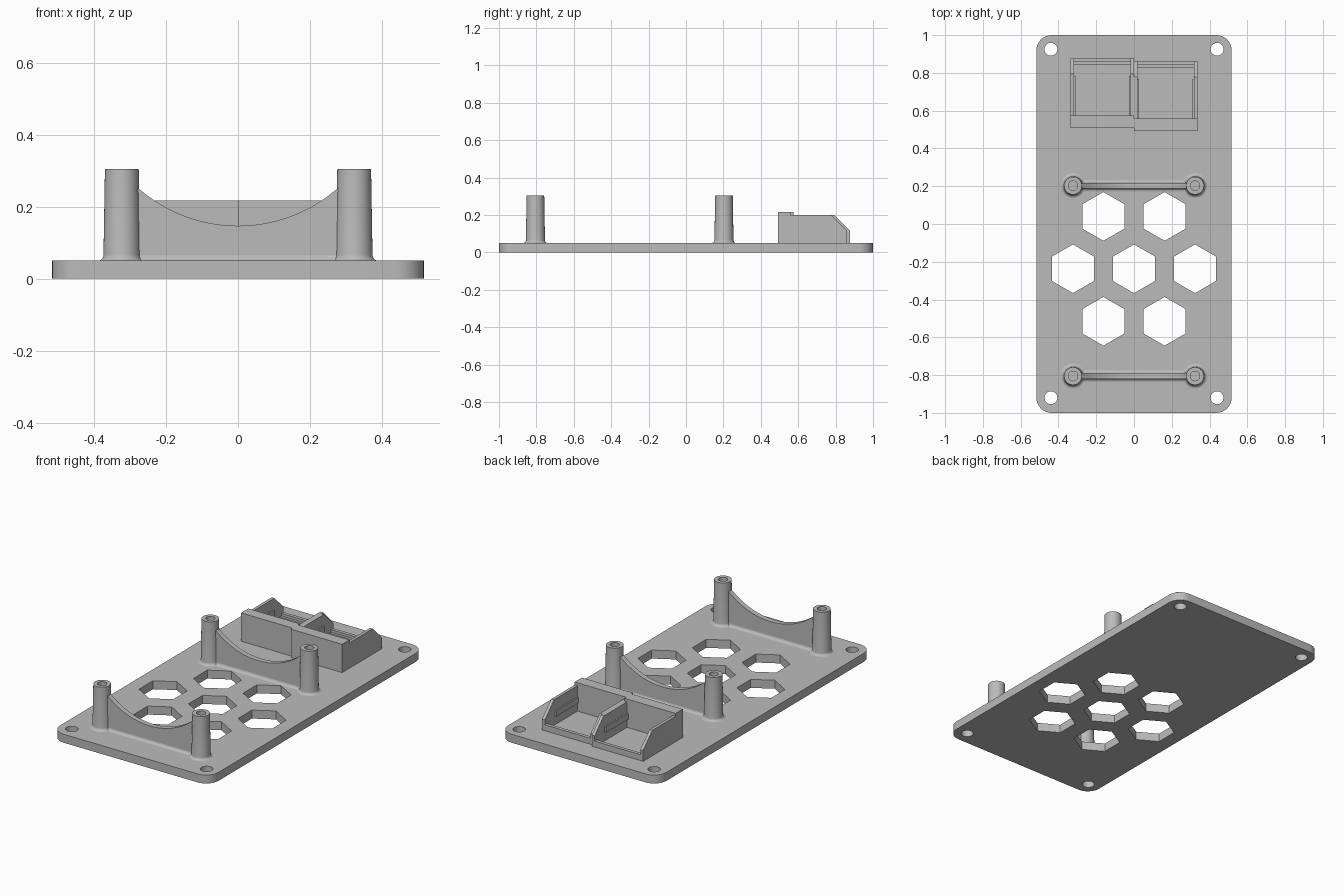
import bpy, bmesh, math
from mathutils import Vector

if "Cube" in bpy.data.objects:
    bpy.data.objects.remove(bpy.data.objects["Cube"], do_unlink=True)

grey = bpy.data.materials.new("matte_grey")
grey.use_nodes = True
grey.diffuse_color = (0.5, 0.5, 0.5, 1)
grey.node_tree.nodes["Principled BSDF"].inputs["Base Color"].default_value = (0.5, 0.5, 0.5, 1)

BASE = 0.05


def finish(name, bm, smooth=False):
    bmesh.ops.recalc_face_normals(bm, faces=bm.faces)
    mesh = bpy.data.meshes.new(name)
    bm.to_mesh(mesh)
    bm.free()
    mesh.materials.append(grey)
    obj = bpy.data.objects.new(name, mesh)
    bpy.context.collection.objects.link(obj)
    bpy.ops.object.select_all(action='DESELECT')
    obj.select_set(True)
    bpy.context.view_layer.objects.active = obj
    if smooth:
        bpy.ops.object.shade_smooth_by_angle(angle=math.radians(35))
    return obj


def prism(bm, points, direction):
    """Extrude a closed outline of 3D points along a direction."""
    face = bm.faces.new([bm.verts.new(p) for p in points])
    new = bmesh.ops.extrude_face_region(bm, geom=[face], use_keep_orig=True)["geom"]
    bmesh.ops.translate(bm, vec=Vector(direction),
                        verts=[v for v in new if isinstance(v, bmesh.types.BMVert)])


def box(bm, x0, x1, y0, y1, z0, z1):
    prism(bm, [(x0, y0, z0), (x1, y0, z0), (x1, y1, z0), (x0, y1, z0)], (0, 0, z1 - z0))


def ring(cx, cy, z, radius, count, start=0.0):
    return [(cx + radius * math.cos(start + math.tau * i / count),
             cy + radius * math.sin(start + math.tau * i / count), z) for i in range(count)]


# Base plate with rounded corners
bm = bmesh.new()
outline = []
for k, (sx, sy) in enumerate([(1, 1), (-1, 1), (-1, -1), (1, -1)]):
    for i in range(9):
        a = math.pi / 2 * (k + i / 8)
        outline.append((sx * 0.437 + 0.08 * math.cos(a), sy * 0.92 + 0.08 * math.sin(a), 0))
prism(bm, outline, (0, 0, BASE))
plate = finish("base_plate", bm)

# Screw holes and hexagonal vents cut through the plate
bm = bmesh.new()
for x in (-0.44, 0.44):
    for y in (-0.92, 0.925):
        prism(bm, ring(x, y, -0.1, 0.034, 32), (0, 0, 0.3))
for y, columns in ((0.04, (-0.162, 0.162)), (-0.237, (-0.323, 0, 0.323)), (-0.515, (-0.162, 0.162))):
    for x in columns:
        prism(bm, ring(x, y, -0.1, 0.129, 6, math.pi / 6), (0, 0, 0.3))
cutter = finish("hole_cutter", bm)
cutter.hide_render = True
cut = plate.modifiers.new("holes", 'BOOLEAN')
cut.operation, cut.solver, cut.object = 'DIFFERENCE', 'EXACT', cutter
bpy.context.view_layer.objects.active = plate
bpy.ops.object.modifier_apply(modifier=cut.name)
bpy.data.objects.remove(cutter, do_unlink=True)
plate.select_set(True)
bpy.ops.object.shade_smooth_by_angle(angle=math.radians(35))

# Concave fillet used at the foot of posts and braces: (offset, height)
FILLET = [(0.016 * (1 - math.sin(a)), 0.016 * (1 - math.cos(a)))
          for a in (math.pi / 2 * i / 5 for i in range(6))]


def post(name, cx, cy):
    profile = [(0.051 + d, BASE + h) for d, h in FILLET]
    profile += [(0.047, 0.305), (0.025, 0.305), (0.025, 0.1)]
    bm = bmesh.new()
    rings = [[bm.verts.new(p) for p in ring(cx, cy, z, r, 40)] for r, z in profile]
    for low, high in zip(rings, rings[1:]):
        for i in range(40):
            j = (i + 1) % 40
            bm.faces.new((low[i], low[j], high[j], high[i]))
    bm.faces.new(rings[-1])
    bm.faces.new(rings[0])
    finish(name, bm, True)


def brace(name, cy):
    half, thick, radius = 0.285, 0.015, 0.42
    bm = bmesh.new()
    # Web with a circular scoop in its upper edge
    points = [(-half, cy - thick, BASE), (half, cy - thick, BASE)]
    for i in range(33):
        x = half * (1 - i / 16)
        points.append((x, cy - thick, 0.147 + radius - math.sqrt(radius ** 2 - x ** 2)))
    prism(bm, points, (0, 2 * thick, 0))
    # Foot fillets on both sides
    for s in (-1, 1):
        foot = [(-half, cy + s * (thick + d), BASE + h) for d, h in FILLET]
        prism(bm, foot + [(-half, cy + s * thick, BASE)], (2 * half, 0, 0))
    finish(name, bm, True)


for label, y in (("front", -0.805), ("rear", 0.203)):
    brace(label + "_brace", y)
    for side, x in (("left", 0.323), ("right", -0.323)):
        post(f"{label}_{side}_post", x, y)


# Open-backed sockets: tall front wall, sloped cheeks, low rear lip
def socket(name, x0, y0):
    x1, wall = x0 + 0.335, 0.018
    bm = bmesh.new()
    box(bm, x0, x1, y0, y0 + 0.067, BASE, 0.217)
    cheek = [(0, BASE), (0, 0.2), (0.285, 0.2), (0.37, 0.115), (0.37, BASE)]
    for x in (x0, x1 - wall):
        prism(bm, [(x, y0 + y, z) for y, z in cheek], (wall, 0, 0))
    # Guide ribs on the inner cheeks
    for x in (x0 + wall, x1 - wall - 0.008):
        box(bm, x, x + 0.008, y0 + 0.067, y0 + 0.275, 0.1, 0.135)
    # Stepped rear lip
    box(bm, x0 + wall, x1 - wall, y0 + 0.35, y0 + 0.37, BASE, 0.085)
    box(bm, x0 + wall, x1 - wall, y0 + 0.335, y0 + 0.35, BASE, 0.07)
    finish(name, bm)


socket("right_socket", -0.335, 0.508)
socket("left_socket", 0.0, 0.492)
